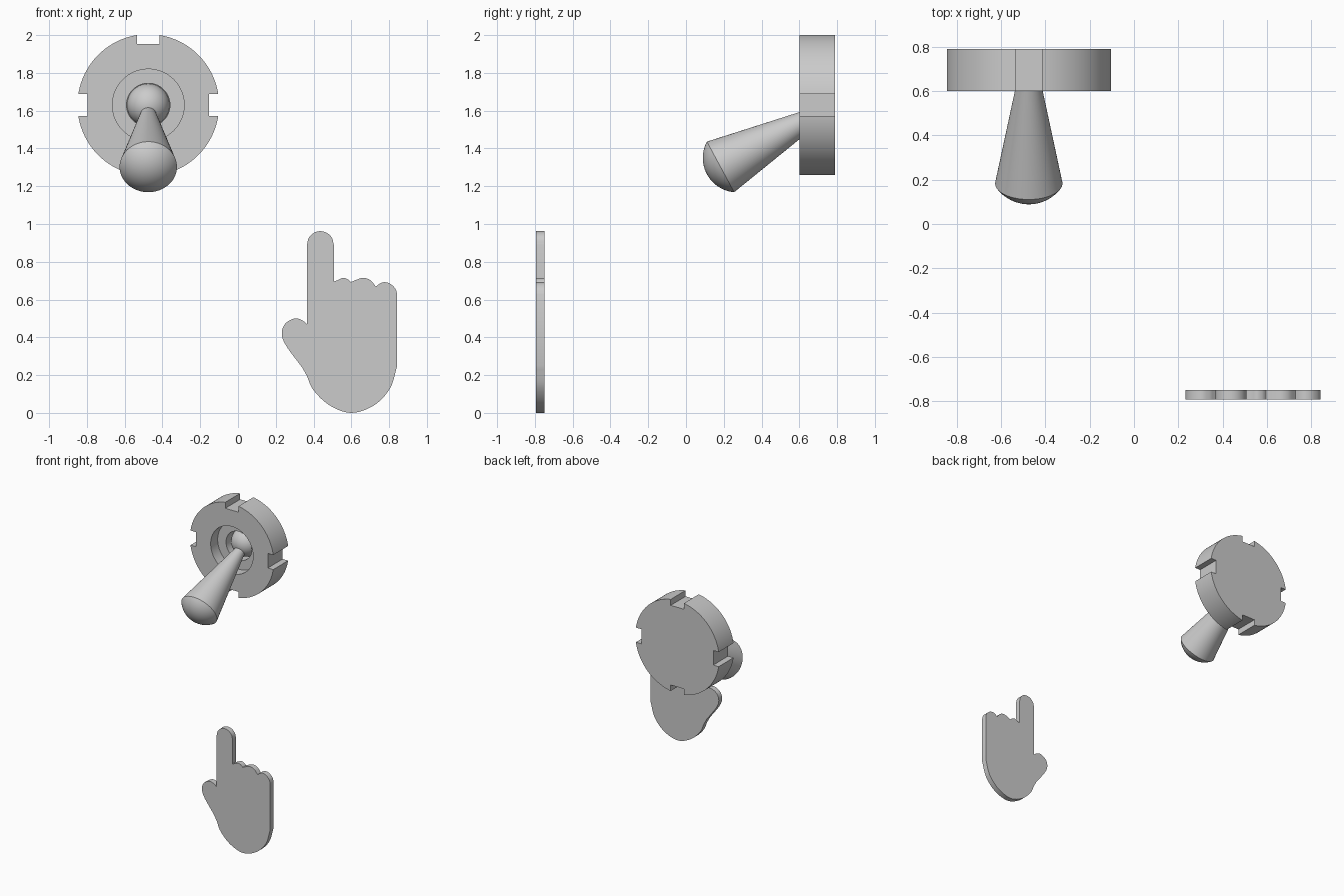
import bpy
import bmesh
from math import sin, cos, pi, radians, asin
from mathutils import Vector, Matrix

if "Cube" in bpy.data.objects:
    bpy.data.objects.remove(bpy.data.objects["Cube"])

grey = bpy.data.materials.new("plain_grey")
grey.use_nodes = True
grey.diffuse_color = (0.6, 0.6, 0.6, 1)
grey.node_tree.nodes["Principled BSDF"].inputs["Base Color"].default_value = (0.6, 0.6, 0.6, 1)


def finish(name, bm):
    """Turn a bmesh into a named, coloured object."""
    bmesh.ops.remove_doubles(bm, verts=bm.verts, dist=1e-5)
    bmesh.ops.recalc_face_normals(bm, faces=bm.faces)
    mesh = bpy.data.meshes.new(name)
    bm.to_mesh(mesh)
    bm.free()
    mesh.materials.append(grey)
    obj = bpy.data.objects.new(name, mesh)
    bpy.context.collection.objects.link(obj)
    return obj


def smooth(obj):
    bpy.ops.object.select_all(action='DESELECT')
    obj.select_set(True)
    bpy.context.view_layer.objects.active = obj
    bpy.ops.object.shade_smooth_by_angle(angle=radians(30))


def lathe(name, profile, origin, direction, sides=64):
    """Revolve (radius, height) points about an axis."""
    bm = bmesh.new()
    rings = [[bm.verts.new((r * cos(2 * pi * i / sides), r * sin(2 * pi * i / sides), h))
              for i in range(sides)] for r, h in profile]
    for a, b in zip(rings, rings[1:]):
        for i in range(sides):
            j = (i + 1) % sides
            bm.faces.new((a[i], a[j], b[j], b[i]))
    bmesh.ops.remove_doubles(bm, verts=bm.verts, dist=1e-5)
    turn = Vector(direction).to_track_quat('Z', 'Y').to_matrix().to_4x4()
    bm.transform(Matrix.Translation(origin) @ turn)
    return finish(name, bm)


def dome(radius, rim, base, steps=12):
    """Profile points of a spherical cap from its rim to its pole."""
    start = asin(min(1, rim / radius))
    drop = radius * cos(start)
    return [(radius * sin(start * (1 - k / steps)),
             base - drop + radius * cos(start * (1 - k / steps))) for k in range(steps + 1)]


def spline(points, steps=6):
    """Smooth open run through the points."""
    p = [Vector(q) for q in points]
    p = [2 * p[0] - p[1]] + p + [2 * p[-1] - p[-2]]
    out = []
    for a, b, c, d in zip(p, p[1:], p[2:], p[3:]):
        for k in range(steps):
            t = k / steps
            out.append(0.5 * (2 * b + (c - a) * t + (2 * a - 5 * b + 4 * c - d) * t ** 2
                              + (3 * b - a - 3 * c + d) * t ** 3))
    return out + [p[-2]]


# Round plate with a stepped socket in its front
hub = Vector((-0.475, 0.79, 1.63))
front = (0, -1, 0)
plate = lathe("socket_plate",
              [(0, 0), (0.375, 0), (0.375, 0.19), (0.19, 0.19), (0.19, 0.1),
               (0.115, 0.1), (0.115, 0.004), (0, 0.004)], hub, front, 96)

# Four notches round the rim
for k in range(4):
    bm = bmesh.new()
    bmesh.ops.create_cube(bm, size=1)
    bm.transform(Matrix.Translation(hub) @ Matrix.Rotation(k * pi / 2, 4, 'Y')
                 @ Matrix.Translation((0, 0, 0.422)) @ Matrix.Diagonal((0.118, 0.6, 0.2, 1)))
    cutter = finish("notch_cutter", bm)
    cutter.hide_render = True
    bpy.ops.object.select_all(action='DESELECT')
    plate.select_set(True)
    bpy.context.view_layer.objects.active = plate
    cut = plate.modifiers.new("notch", 'BOOLEAN')
    cut.operation = 'DIFFERENCE'
    cut.solver = 'EXACT'
    cut.object = cutter
    bpy.ops.object.modifier_apply(modifier=cut.name)
    bpy.data.objects.remove(cutter)
smooth(plate)

# Half ball in the socket
smooth(lathe("pivot_ball", dome(0.113, 0.113, 0.003) + [], hub, front))

# Tapered lever with a domed end
smooth(lathe("lever", [(0, 0.08), (0.037, 0.08)] + dome(0.182, 0.152, 0.69),
             hub, (0, -0.88, -0.475)))

# Flat pointing hand, outlined run by run with corners between runs
finger = [(0.365 + 0.071 * (1 - cos(a)), 0.89 + 0.072 * sin(a))
          for a in (k * pi / 6 for k in range(7))]
runs = [
    finger,
    [(0.507, 0.695), (0.53, 0.704), (0.555, 0.715), (0.58, 0.708), (0.597, 0.692)],
    [(0.597, 0.692), (0.63, 0.706), (0.665, 0.715), (0.7, 0.703), (0.73, 0.669)],
    [(0.73, 0.669), (0.752, 0.685), (0.775, 0.692), (0.805, 0.684), (0.832, 0.659), (0.843, 0.63)],
    [(0.843, 0.25), (0.805, 0.13), (0.72, 0.04), (0.6, 0), (0.485, 0.04), (0.4, 0.12), (0.365, 0.195)],
    [(0.34, 0.24), (0.255, 0.355), (0.232, 0.42), (0.25, 0.472), (0.3, 0.5), (0.34, 0.49), (0.365, 0.47)],
]
bm = bmesh.new()
outline = [p for run in runs for p in spline(run)]
clean = [p for p, q in zip(outline, outline[1:] + outline[:1]) if (p - q).length > 1e-4]
face = bm.faces.new([bm.verts.new((p.x, -0.793, p.y)) for p in clean])
side = bmesh.ops.extrude_face_region(bm, geom=[face])
bmesh.ops.translate(bm, vec=(0, 0.043, 0),
                    verts=[g for g in side["geom"] if isinstance(g, bmesh.types.BMVert)])
smooth(finish("pointing_hand", bm))
